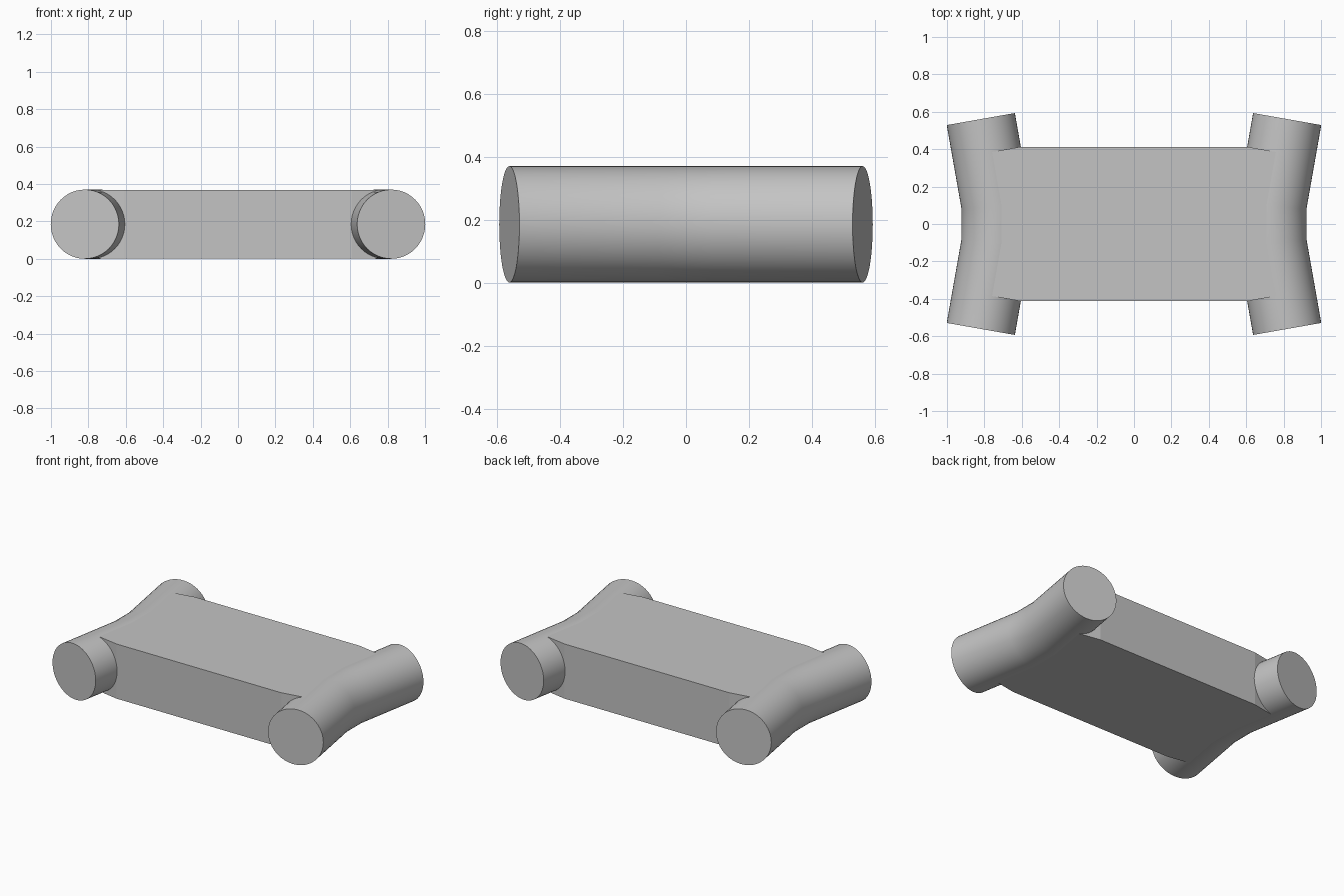
import bpy, bmesh
from math import sin, cos, tan, pi, radians
from mathutils import Vector

cube = bpy.data.objects.get("Cube")
if cube:
    bpy.data.objects.remove(cube, do_unlink=True)

RADIUS = 0.185
SIDES = 48
BEND = radians(10)
MID_X, MID_Y, END_Y = 0.737, 0.096, 0.561   # tube centre line

grey = bpy.data.materials.new("plain grey")
grey.use_nodes = True
colour = (0.55, 0.55, 0.55, 1)
grey.diffuse_color = colour
grey.node_tree.nodes["Principled BSDF"].inputs["Base Color"].default_value = colour


def finish(name, bm):
    bmesh.ops.recalc_face_normals(bm, faces=bm.faces)
    mesh = bpy.data.meshes.new(name)
    bm.to_mesh(mesh)
    bm.free()
    mesh.materials.append(grey)
    obj = bpy.data.objects.new(name, mesh)
    bpy.context.collection.objects.link(obj)
    bpy.ops.object.select_all(action='DESELECT')
    obj.select_set(True)
    bpy.context.view_layer.objects.active = obj
    bpy.ops.object.shade_smooth_by_angle(angle=radians(30))
    return obj


# Bent tube: mitred rings along the centre line, capped at both ends
def bent_tube(name, side):
    bm = bmesh.new()
    end_x = MID_X + (END_Y - MID_Y) * tan(BEND)
    path = [(end_x, -END_Y, -BEND), (MID_X, -MID_Y, -BEND / 2),
            (MID_X, MID_Y, BEND / 2), (end_x, END_Y, BEND)]
    rings = []
    for x, y, tilt in path:
        across = Vector((cos(tilt), -sin(tilt), 0))
        if abs(tilt) < BEND:
            across /= cos(BEND / 2)
        ring = []
        for i in range(SIDES):
            a = 2 * pi * i / SIDES
            p = Vector((x, y, RADIUS)) + across * RADIUS * cos(a)
            p.z += RADIUS * sin(a)
            ring.append(bm.verts.new((side * p.x, p.y, p.z)))
        rings.append(ring)
    for low, high in zip(rings, rings[1:]):
        for i in range(SIDES):
            j = (i + 1) % SIDES
            bm.faces.new((low[i], low[j], high[j], high[i]))
    bm.faces.new(rings[0])
    bm.faces.new(rings[-1])
    return finish(name, bm)


bent_tube("left_tube", 1)
bent_tube("right_tube", -1)

# Deck between the tubes, its corners turned square to the tube ends
half = 0.1825
corner = [(0.61, 0.412), (0.783, 0.381), (MID_X, MID_Y)]
right_edge = corner + [(x, -y) for x, y in reversed(corner)]
outline = right_edge + [(-x, y) for x, y in reversed(right_edge)]
bm = bmesh.new()
base = bm.faces.new([bm.verts.new((x, y, RADIUS - half)) for x, y in outline])
new = bmesh.ops.extrude_face_region(bm, geom=[base])["geom"]
bmesh.ops.translate(bm, vec=(0, 0, 2 * half),
                    verts=[v for v in new if isinstance(v, bmesh.types.BMVert)])
deck = finish("deck", bm)
for poly in deck.data.polygons:
    poly.use_smooth = False
